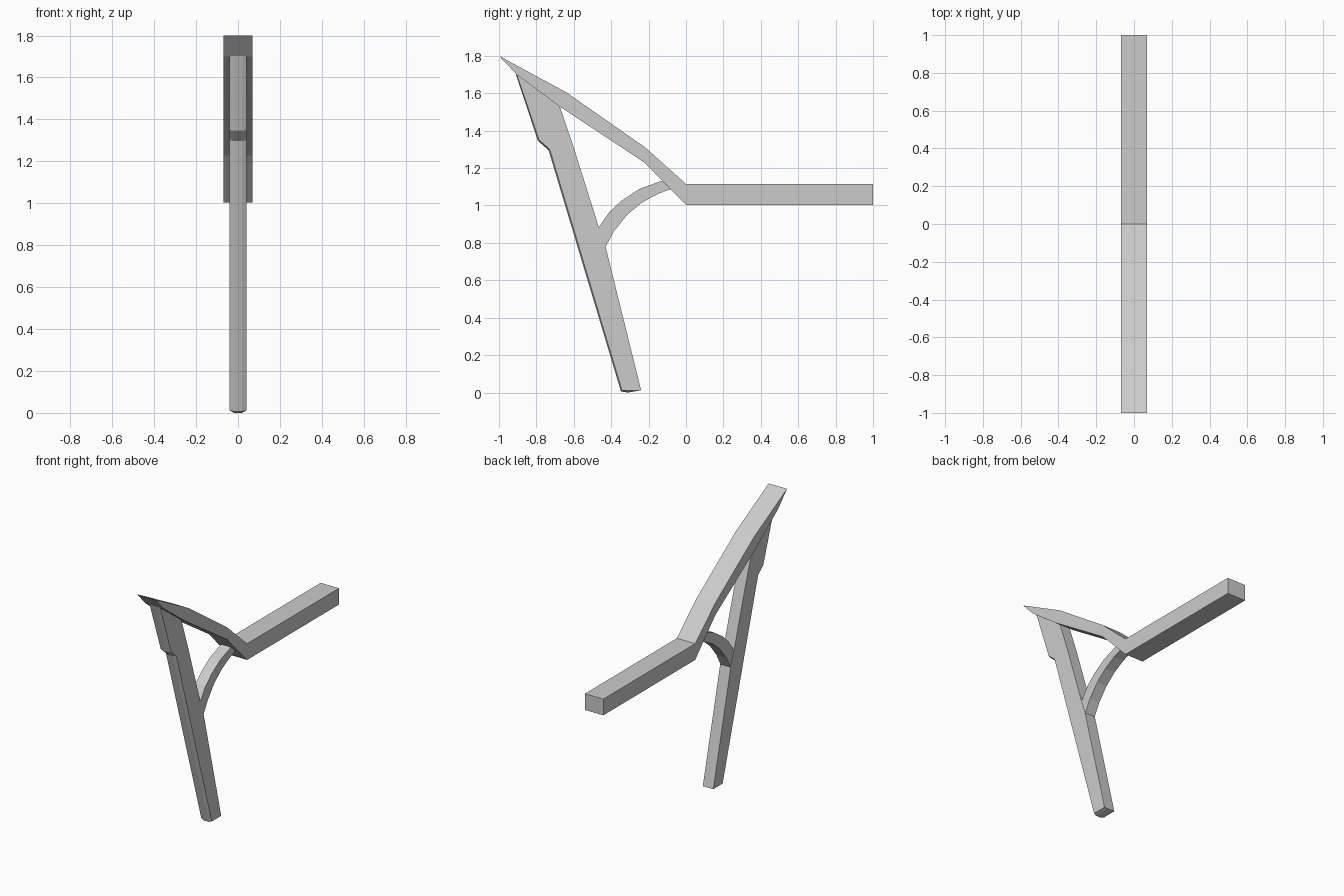
import bpy, bmesh

if "Cube" in bpy.data.objects:
    bpy.data.objects.remove(bpy.data.objects["Cube"])


def loft(name, sections):
    """Skin a run of matching (y, z) outlines, each placed at its own x."""
    bm = bmesh.new()
    rings = [[bm.verts.new((x, y, z)) for y, z in pts] for x, pts in sections]
    n = len(rings[0])
    for a, b in zip(rings, rings[1:]):
        for i in range(n):
            j = (i + 1) % n
            bm.faces.new((a[i], a[j], b[j], b[i]))
    bm.faces.new(rings[0])
    bm.faces.new(rings[-1])
    # merge outline points shared between sections, then tidy
    bmesh.ops.recalc_face_normals(bm, faces=bm.faces)
    bmesh.ops.dissolve_limit(bm, angle_limit=0.002, verts=bm.verts, edges=bm.edges)
    me = bpy.data.meshes.new(name)
    bm.to_mesh(me)
    bm.free()
    ob = bpy.data.objects.new(name, me)
    bpy.context.collection.objects.link(ob)
    return ob


def slab(name, outline, half):
    return loft(name, [(-half, outline), (half, outline)])


# Upswept rafter with a level tail
slab("rafter", [
    (-1, 1.8), (-.64, 1.605), (-.22, 1.312), (0, 1.115), (1, 1.115),
    (1, 1.003), (0, 1.003), (-.22, 1.228), (-.68, 1.532), (-.905, 1.70)], 0.07)

# Leaning post; its front face is slightly crowned along the middle
back = [(-.24, .012), (-.43, .78), (-.465, .88), (-.6, 1.31), (-.675, 1.53)]
edge = [(-.905, 1.70), (-.785, 1.35), (-.728, 1.30), (-.342, .012)]
crown = [(-.910, 1.703), (-.792, 1.346), (-.735, 1.296), (-.348, .006)]
foot_side, foot_mid = [(-.312, .012)], [(-.312, .0)]
side = back + edge + foot_side
middle = back + crown + foot_mid
loft("post", [(-.04, side), (-.018, middle), (.018, middle), (.04, side)])

# Curved brace between post and rafter
upper = [(-.48, .86), (-.465, .885), (-.41, .965), (-.345, 1.025), (-.25, 1.088), (-.13, 1.132)]
lower = [(-.08, 1.088), (-.15, 1.062), (-.235, 1.016), (-.315, .95), (-.385, .862), (-.43, .78)]
slab("brace", upper + lower, 0.038)
